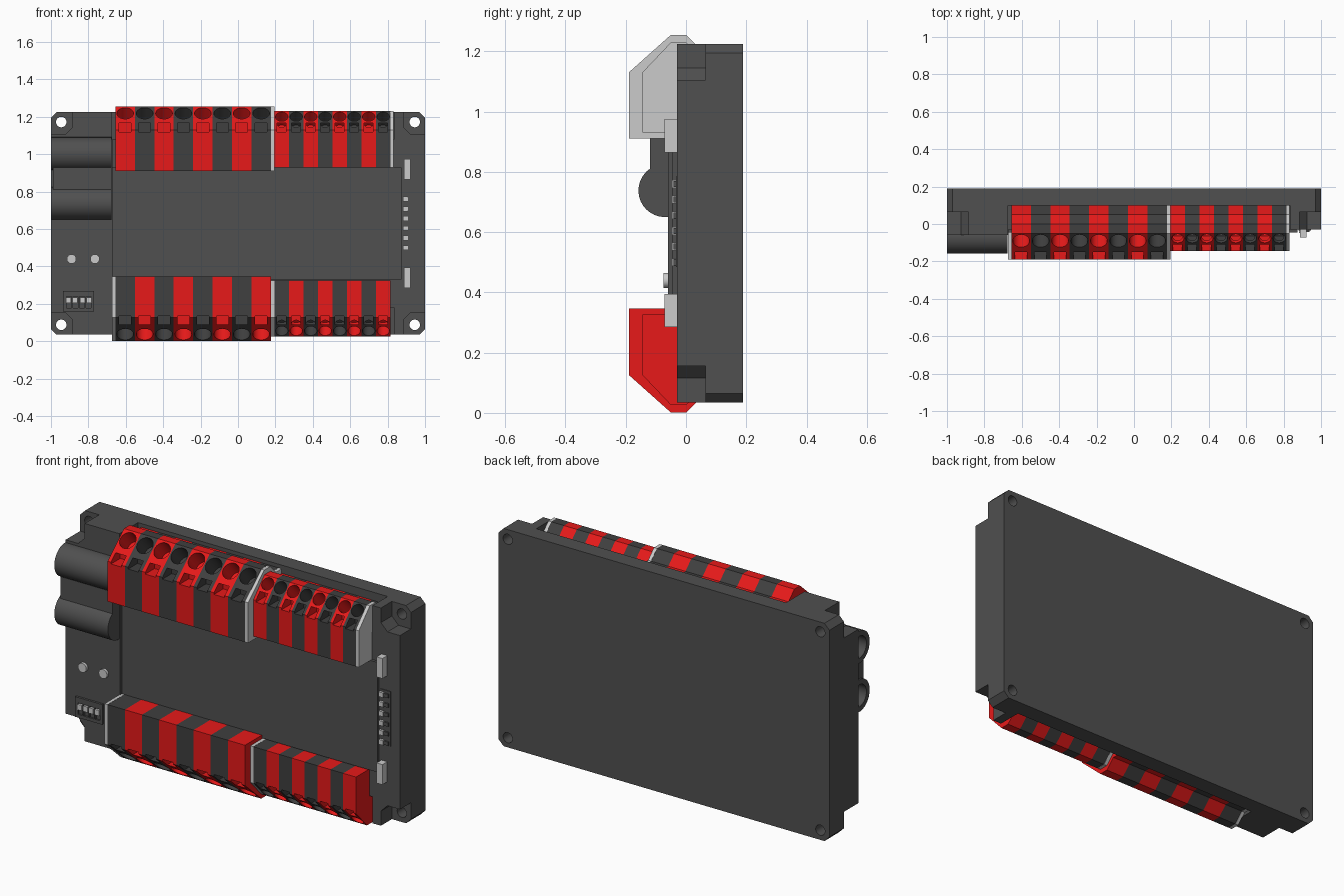
import bpy, bmesh, math
from mathutils import Vector

old = bpy.data.objects.get("Cube")
if old:
    bpy.data.objects.remove(old, do_unlink=True)

MID = 0.63  # height of the horizontal symmetry plane


def material(name, color):
    m = bpy.data.materials.new(name)
    m.use_nodes = True
    m.diffuse_color = (*color, 1)
    m.node_tree.nodes["Principled BSDF"].inputs["Base Color"].default_value = (*color, 1)
    return m


CASE = material("case_dark", (0.08, 0.08, 0.08))
BLACK = material("terminal_black", (0.05, 0.05, 0.05))
RED = material("terminal_red", (0.8, 0.01, 0.01))


def add(name, mesh, mat=None):
    ob = bpy.data.objects.new(name, mesh)
    bpy.context.collection.objects.link(ob)
    if mat:
        mesh.materials.append(mat)
    return ob


def prism(name, pts, axis, a, b, mat=None):
    """Extrude a 2D outline along x (points are y,z) or y (points are x,z)."""
    bm = bmesh.new()
    place = (lambda p: (a, *p)) if axis == "x" else (lambda p: (p[0], a, p[1]))
    face = bm.faces.new([bm.verts.new(place(p)) for p in pts])
    ext = bmesh.ops.extrude_face_region(bm, geom=[face])
    move = Vector((b - a, 0, 0) if axis == "x" else (0, b - a, 0))
    bmesh.ops.translate(bm, vec=move, verts=[v for v in ext["geom"] if isinstance(v, bmesh.types.BMVert)])
    bmesh.ops.recalc_face_normals(bm, faces=bm.faces)
    mesh = bpy.data.meshes.new(name)
    bm.to_mesh(mesh)
    bm.free()
    return add(name, mesh, mat)


def box(name, x, y, z, mat=None):
    return prism(name, [(x[0], z[0]), (x[1], z[0]), (x[1], z[1]), (x[0], z[1])], "y", y[0], y[1], mat)


def cylinder(name, center, direction, radius, length, mat=None):
    bm = bmesh.new()
    bmesh.ops.create_cone(bm, cap_ends=True, segments=32, radius1=radius, radius2=radius, depth=length)
    turn = Vector(direction).to_track_quat("Z", "Y").to_matrix()
    bmesh.ops.rotate(bm, matrix=turn, verts=bm.verts)
    bmesh.ops.translate(bm, vec=Vector(center), verts=bm.verts)
    mesh = bpy.data.meshes.new(name)
    bm.to_mesh(mesh)
    bm.free()
    return add(name, mesh, mat)


def cut(ob, cutters):
    """Subtract each cutter from the object, bake the result, drop the cutters."""
    for c in cutters:
        mod = ob.modifiers.new("cut", "BOOLEAN")
        mod.operation, mod.solver, mod.object = "DIFFERENCE", "EXACT", c
    graph = bpy.context.evaluated_depsgraph_get()
    mesh = bpy.data.meshes.new_from_object(ob.evaluated_get(graph))
    ob.modifiers.clear()
    ob.data = mesh
    for c in cutters:
        bpy.data.objects.remove(c, do_unlink=True)


def smooth(ob):
    bpy.ops.object.select_all(action="DESELECT")
    ob.select_set(True)
    bpy.context.view_layer.objects.active = ob
    bpy.ops.object.shade_smooth_by_angle(angle=math.radians(30))


def octagon(hx, hz, c):
    return [(-hx + c, MID - hz), (hx - c, MID - hz), (hx, MID - hz + c), (hx, MID + hz - c),
            (hx - c, MID + hz), (-hx + c, MID + hz), (-hx, MID + hz - c), (-hx, MID - hz + c)]


# Case: stepped front, corner pockets with screw holes, terminal slots
case = prism("case", octagon(1, 0.595, 0.03), "y", -0.06, 0.19, CASE)
cutters = [box("step_cutter", (-0.67, 1.1), (-0.2, -0.03), (-0.1, 1.4))]
for sz in (-1, 1):
    za, zb = sorted((MID + sz * 0.45, MID + sz * 0.7))
    cutters.append(box("slot_cutter", (-0.675, 0.835), (-0.2, 0.1), (za, zb)))
    for sx in (-1, 1):
        pocket = [(1.1, 0.475), (0.925, 0.475), (0.885, 0.515), (0.885, 0.7), (1.1, 0.7)]
        pocket = [(sx * x, MID + sz * z) for x, z in pocket]
        cutters.append(prism("pocket_cutter", pocket, "y", -0.2, 0.065))
        cutters.append(cylinder("screw_cutter", (sx * 0.945, 0, MID + sz * 0.542), (0, 1, 0), 0.028, 0.8))
cut(case, cutters)
smooth(case)
box("front_panel", (-0.67, 0.875), (-0.045, 0), (0.33, 0.93), CASE)


# Terminal rows: one pole shape per size and colour, turned over for the bottom
def outline(front, low, top):
    pts = [(-front, low), (-front, 1.13), (-0.05, top), (0, top),
           (0.05, top - 0.05), (0.1, top - 0.05), (0.1, low)]
    return [(y, z - MID) for y, z in pts]


def pole_template(name, shape, width, mat):
    ob = prism(name, shape, "x", -width / 2, width / 2, mat)
    knee, crest = Vector((0, *shape[1])), Vector((0, *shape[2]))
    slope = crest - knee
    normal = Vector((0, -slope.z, slope.y)).normalized()
    round_hole = cylinder("wire_cutter", knee.lerp(crest, 0.71), normal, width * 0.43, 0.2)
    square = box("release_cutter", (-0.31 * width, 0.31 * width), (knee.y - 0.05, knee.y + 0.08),
                 (knee.z - 0.01, knee.z + 0.036))
    cut(ob, [round_hole, square])
    smooth(ob)
    mesh = ob.data
    bpy.data.objects.remove(ob, do_unlink=True)
    return mesh


def place(ob, x, top):
    ob.location = (x, 0, MID if top else MID - 0.004)
    ob.rotation_euler = (0, 0 if top else math.pi, 0)


LARGE = outline(0.19, 0.91, 1.255)
SMALL = outline(0.145, 0.93, 1.23)
for size, shape, start, width in (("large", LARGE, -0.655, 0.1038), ("small", SMALL, 0.195, 0.0775)):
    meshes = [pole_template(size + "_pole", shape, width, m) for m in (RED, BLACK)]
    for top in (True, False):
        row = "top" if top else "bottom"
        for i in range(8):
            mesh = meshes[(i + (not top)) % 2]
            place(add(f"{row}_{size}_pole_{i + 1}", mesh), start + (i + 0.5) * width, top)

# Grey end plates of the rows
for name, shape, x, top in (("top_middle_plate", LARGE, 0.185, True), ("top_end_plate", SMALL, 0.823, True),
                            ("bottom_end_plate", LARGE, -0.665, False), ("bottom_middle_plate", SMALL, 0.185, False)):
    place(prism(name, shape, "x", -0.009, 0.009), x, top)

# Twin round sockets on the left
for name, z in (("lower_socket", 0.738), ("upper_socket", 1.003)):
    socket = cylinder(name, (-0.838, -0.07, z), (1, 0, 0), 0.088, 0.324, CASE)
    cut(socket, [cylinder("bore_cutter", (-1, -0.07, z), (1, 0, 0), 0.06, 0.4)])
    smooth(socket)
box("socket_bridge", (-0.99, -0.676), (-0.12, -0.05), (0.81, 0.93), CASE)

# Indicator lamps and switch bank on the left
for i, x in enumerate((-0.89, -0.765)):
    smooth(cylinder(f"lamp_{i + 1}", (x, -0.06, 0.44), (0, 1, 0), 0.025, 0.03))
bank = box("switch_bank", (-0.935, -0.77), (-0.072, -0.05), (0.16, 0.27), CASE)
cut(bank, [box("lever_cutter", (x - 0.014, x + 0.014), (-0.1, -0.062), (0.178, 0.24))
           for x in (-0.904, -0.869, -0.834, -0.799)])
for i in range(4):
    x = -0.904 + 0.035 * i
    box(f"switch_lever_{i + 1}", (x - 0.012, x + 0.012), (-0.077, -0.06), (0.205, 0.235))

# Status strip and light blocks on the right
box("status_strip", (0.88, 0.945), (-0.034, -0.02), (0.485, 0.785), CASE)
for i in range(6):
    z = 0.5 + 0.052 * i
    box(f"status_light_{i + 1}", (0.882, 0.91), (-0.047, -0.03), (z - 0.013, z + 0.013))
    box(f"status_holder_{i + 1}", (0.91, 0.937), (-0.042, -0.03), (z - 0.01, z + 0.01), CASE)
for name, z in (("lower_connector", 0.34), ("upper_connector", 0.92)):
    box(name, (0.888, 0.923), (-0.072, -0.02), (z - 0.055, z + 0.055))
